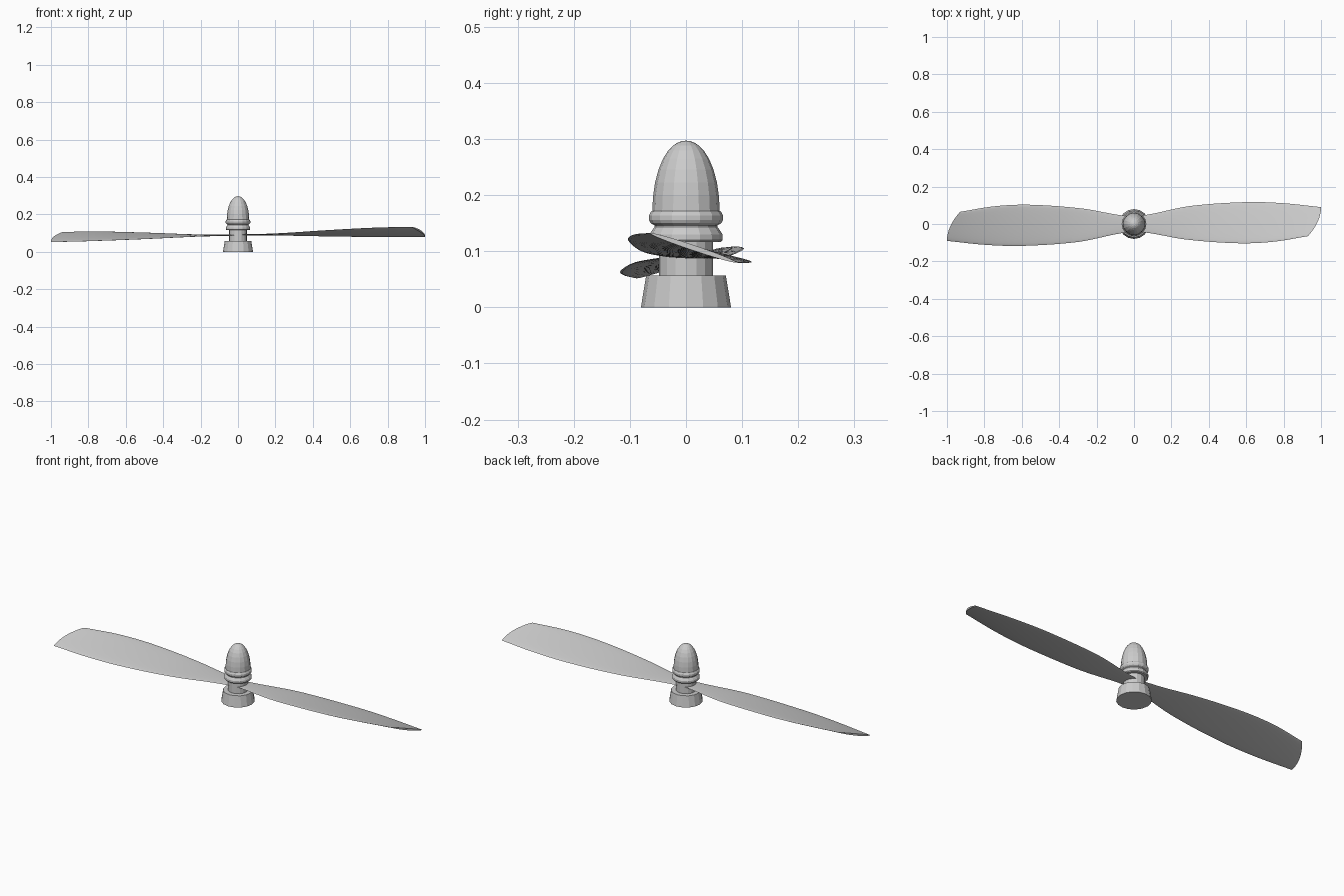
import bpy, bmesh, math

if "Cube" in bpy.data.objects:
    bpy.data.objects.remove(bpy.data.objects["Cube"])


def make_object(name, bm):
    bmesh.ops.recalc_face_normals(bm, faces=bm.faces)
    me = bpy.data.meshes.new(name)
    bm.to_mesh(me)
    bm.free()
    ob = bpy.data.objects.new(name, me)
    bpy.context.collection.objects.link(ob)
    return ob


def lathe(name, profile, sides):
    """Turn a (radius, height) profile around z, with closed ends."""
    bm = bmesh.new()
    rings = [[bm.verts.new((r * math.cos(2 * math.pi * i / sides),
                            r * math.sin(2 * math.pi * i / sides), z))
              for i in range(sides)] for r, z in profile]
    for a, b in zip(rings, rings[1:]):
        for i in range(sides):
            j = (i + 1) % sides
            bm.faces.new((a[i], a[j], b[j], b[i]))
    bm.faces.new(rings[0])
    bm.faces.new(rings[-1])
    return make_object(name, bm)


def lerp_table(table, x):
    """Smooth interpolation through a short list of (x, value) points."""
    n = len(table)
    for k in range(n - 1):
        (x0, v0), (x1, v1) = table[k], table[k + 1]
        if x <= x1 or k == n - 2:
            xa, va = table[max(k - 1, 0)]
            xb, vb = table[min(k + 2, n - 1)]
            m0, m1 = (v1 - va) / (x1 - xa), (vb - v0) / (xb - x0)
            h = x1 - x0
            u = (x - x0) / h
            return ((2*u**3 - 3*u**2 + 1) * v0 + (u**3 - 2*u**2 + u) * h * m0
                    + (3*u**2 - 2*u**3) * v1 + (u**3 - u**2) * h * m1)


# Blade edges along the span: plan outline and twist
FRONT_Y = [(0, -.038), (.1, -.05), (.3, -.083), (.6, -.103), (.8, -.095), (1, -.065)]
BACK_Y = [(0, .038), (.1, .055), (.3, .096), (.6, .117), (.8, .111), (1, .090)]
FRONT_Z = [(0, .091), (.2, .093), (.5, .106), (.8, .116), (1, .116)]
BACK_Z = [(0, .089), (.2, .085), (.5, .074), (.8, .066), (1, .063)]
THICK = [(0, .006), (.3, .008), (.7, .012), (1, .010)]


def blade(name, side):
    """Thin twisted blade; side is 1 for +x, -1 for the half-turn copy."""
    bm = bmesh.new()
    spans, chord = 28, 12
    rings = []
    for s in range(spans + 1):
        r = s / spans
        ring = []
        for k in range(2 * chord):
            a = math.pi * k / chord
            t = .5 - .5 * math.cos(a)
            x = r * (1 - .07 * (1 - t) ** 2)
            y = (1 - t) * lerp_table(FRONT_Y, r) + t * lerp_table(BACK_Y, r)
            z = (1 - t) * lerp_table(FRONT_Z, r) + t * lerp_table(BACK_Z, r)
            z += .5 * lerp_table(THICK, r) * math.sin(a)
            # the whole airscrew sits slightly tilted on its shaft
            ring.append(bm.verts.new((side * x, side * y, z + .011 * side * x
                                      + .003 * (1 + side) * r)))
        rings.append(ring)
    for a, b in zip(rings, rings[1:]):
        for i in range(2 * chord):
            j = (i + 1) % (2 * chord)
            bm.faces.new((a[i], a[j], b[j], b[i]))
    bm.faces.new(rings[0])
    bm.faces.new(rings[-1])
    ob = make_object(name, bm)
    bpy.context.view_layer.objects.active = ob
    ob.select_set(True)
    bpy.ops.object.shade_smooth_by_angle(angle=math.radians(40))
    ob.select_set(False)


blade("blade_right", 1)
blade("blade_left", -1)

# Flared mounting base, shaft, washer and rounded nose nut
lathe("base", [(.080, 0), (.080, .002), (.071, .057)], 16)
lathe("shaft", [(.048, .05), (.048, .16)], 16)
lathe("washer", [(.062, .116), (.065, .120), (.065, .130), (.060, .138),
                 (.056, .143), (.056, .150)], 16)
dome = [(.060 * math.cos(a) ** .95, .172 + .125 * math.sin(a))
        for a in [math.radians(d) for d in (0, 12, 24, 36, 48, 59, 69, 78, 85, 89.5)]]
lathe("nose_nut", [(.056, .146), (.063, .150), (.066, .156), (.066, .164),
                   (.062, .171)] + dome, 16)
